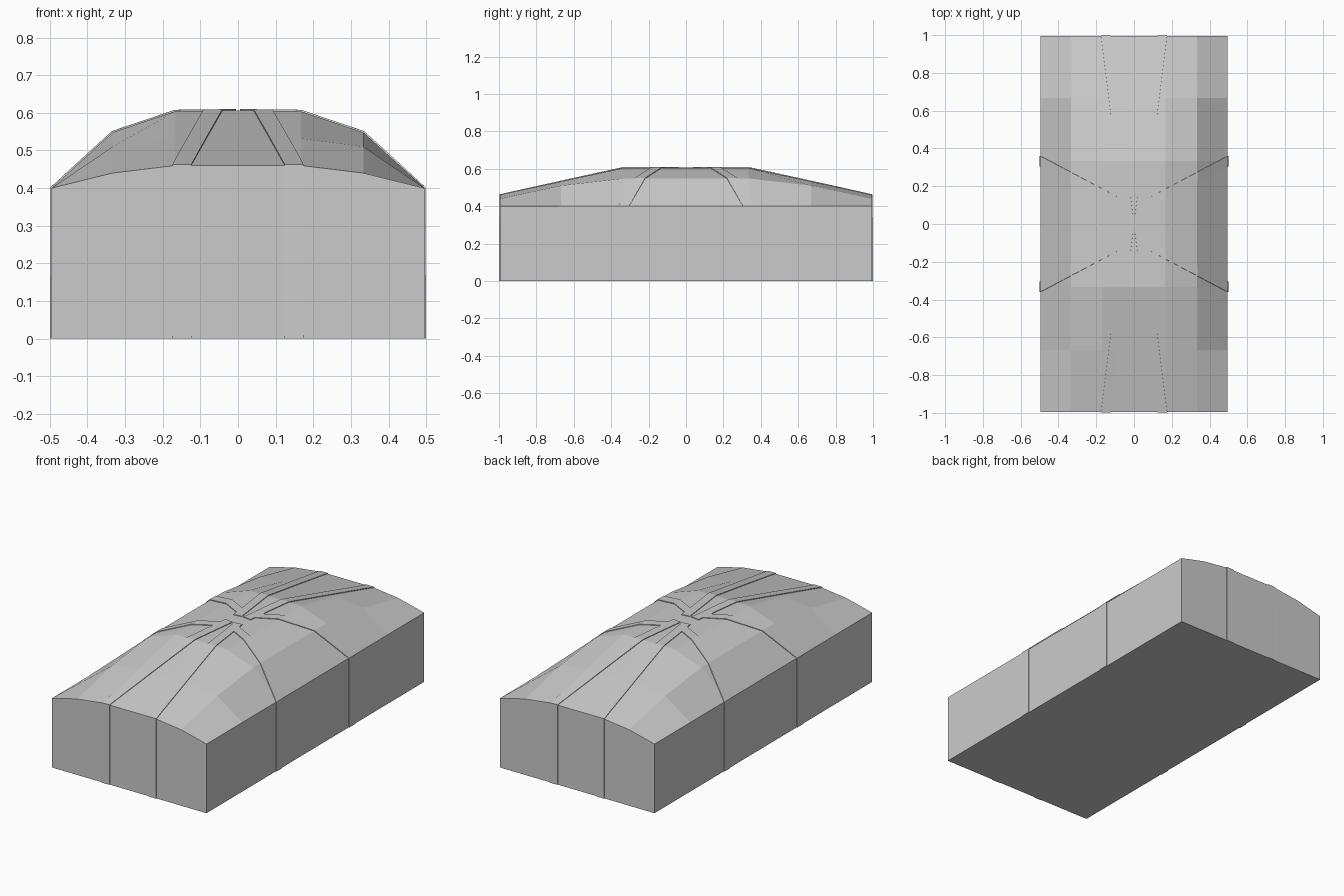
import bpy, bmesh
from mathutils import Vector

if "Cube" in bpy.data.objects:
    bpy.data.objects.remove(bpy.data.objects["Cube"])

# Height of the domed top: rows by |y| step, columns by |x| step
XS = [0, 0.167, 0.333, 0.495]
YS = [0, 0.333, 0.667, 0.995]
HEIGHT = [[0.606, 0.604, 0.548, 0.4],
          [0.606, 0.604, 0.548, 0.4],
          [0.533, 0.532, 0.51, 0.4],
          [0.46, 0.46, 0.44, 0.4]]


def spot(i, j):
    x = XS[abs(i)] * (1 if i > 0 else -1)
    y = YS[abs(j)] * (1 if j > 0 else -1)
    return x, y, HEIGHT[abs(j)][abs(i)]


def body_mesh(with_base):
    bm = bmesh.new()
    steps = range(-3, 4)
    g = {(i, j): bm.verts.new(spot(i, j)) for i in steps for j in steps}
    for i in range(-3, 3):
        for j in range(-3, 3):
            bm.faces.new((g[i, j], g[i + 1, j], g[i + 1, j + 1], g[i, j + 1]))
    # walls drop straight from the rim to the floor
    rim = [e for e in bm.edges if e.is_boundary]
    ext = bmesh.ops.extrude_edge_only(bm, edges=rim)["geom"]
    for v in ext:
        if isinstance(v, bmesh.types.BMVert):
            v.co.z = 0
    if with_base:
        bmesh.ops.holes_fill(bm, edges=[e for e in bm.edges if e.is_boundary], sides=0)
    bmesh.ops.recalc_face_normals(bm, faces=bm.faces[:])
    return bm


def add(name, bm):
    me = bpy.data.meshes.new(name)
    bm.to_mesh(me)
    bm.free()
    ob = bpy.data.objects.new(name, me)
    bpy.context.collection.objects.link(ob)
    return ob


def strap(name, start, end, width):
    """A flat band that follows the body surface from start outward to end."""
    a, b = Vector((*start, 0)), Vector((*end, 0))
    d = (b - a).normalized()
    n = Vector((-d.y, d.x, 0))
    bm = body_mesh(False)
    for co, no in ((a + n * width / 2, n), (a - n * width / 2, -n), (a, -d)):
        bmesh.ops.bisect_plane(bm, geom=bm.verts[:] + bm.edges[:] + bm.faces[:],
                               plane_co=co, plane_no=no, clear_outer=True)
    ob = add(name, bm)
    mod = ob.modifiers.new("thickness", "SOLIDIFY")
    mod.thickness = 0.004
    mod.offset = 1


# Padded block with domed top
add("domed_block", body_mesh(True))

# Thin bands radiating from the middle
for sx in (-1, 1):
    for sy in (-1, 1):
        strap("end_band", (0.03 * sx, 0.04 * sy), (0.15 * sx, 1.0 * sy), 0.05)
        strap("side_band", (0.04 * sx, 0.09 * sy), (0.5 * sx, 0.335 * sy), 0.05)
